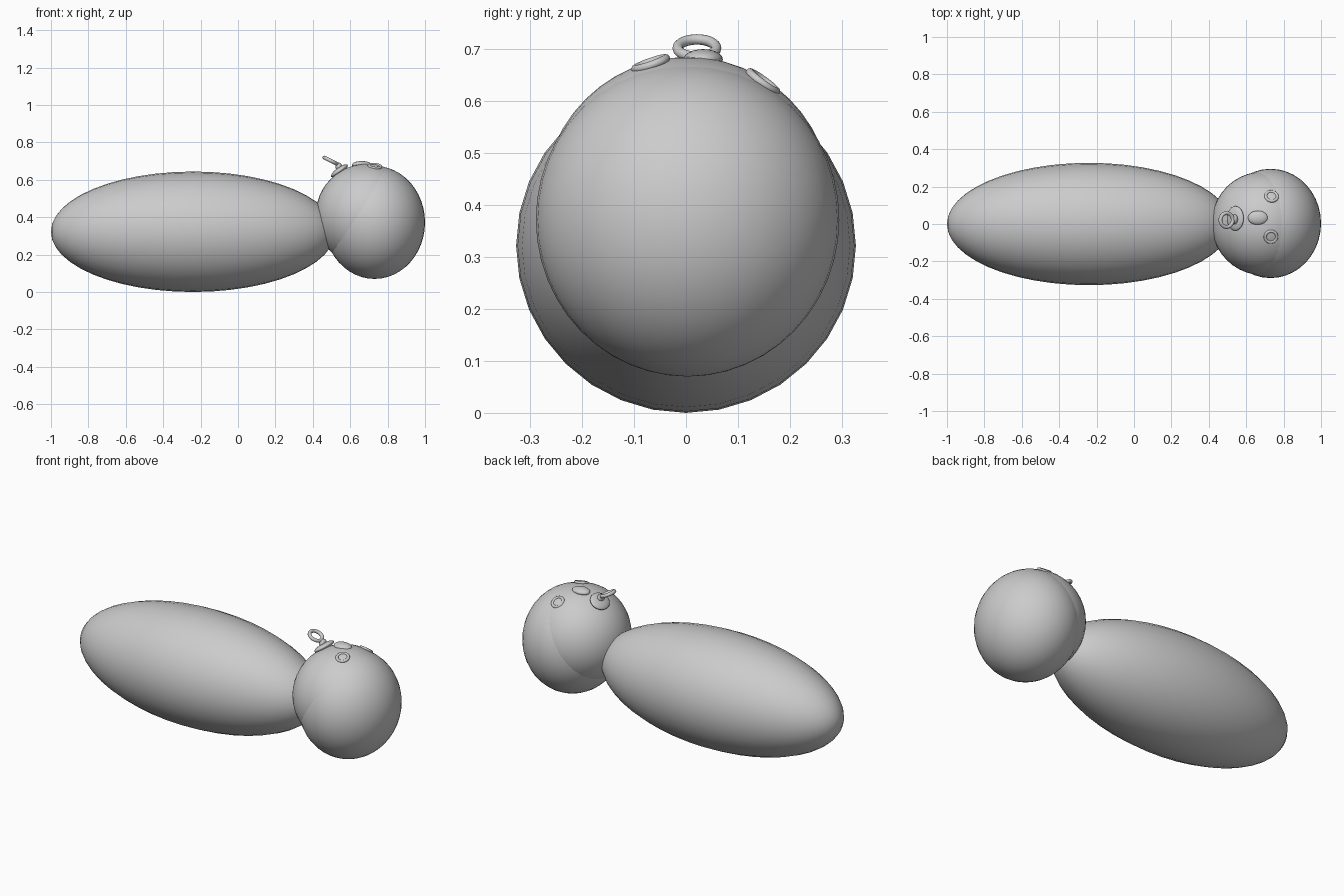
import bpy
from math import radians
from mathutils import Vector

if "Cube" in bpy.data.objects:
    bpy.data.objects.remove(bpy.data.objects["Cube"])


def aim(obj, normal):
    """Turn the local z axis of an object towards a direction."""
    obj.rotation_euler = Vector(normal).to_track_quat('Z', 'Y').to_euler()


def smooth(obj):
    for p in obj.data.polygons:
        p.use_smooth = True


def ellipsoid(name, loc, radii, rot=(0, 0, 0), segs=32, rings=16):
    bpy.ops.mesh.primitive_uv_sphere_add(segments=segs, ring_count=rings, location=loc)
    obj = bpy.context.object
    obj.name = name
    obj.scale = radii
    obj.rotation_euler = rot
    smooth(obj)
    return obj


def ring(name, loc, normal, major, minor):
    bpy.ops.mesh.primitive_torus_add(location=loc, major_radius=major, minor_radius=minor,
                                     major_segments=32, minor_segments=12)
    obj = bpy.context.object
    obj.name = name
    aim(obj, normal)
    smooth(obj)
    return obj


# Swaddled body, poles along x
ellipsoid("wrapped_body", (-0.24, 0, 0.322), (0.322, 0.327, 0.76), (0, radians(90), 0), 32, 24)

# Hood, with the face bulging slightly out of its upper side
ellipsoid("hood", (0.73, 0.003, 0.372), (0.27, 0.292, 0.302), segs=40, rings=24)
ellipsoid("face", (0.69, 0.003, 0.41), (0.275, 0.277, 0.275), segs=40, rings=24)

# Eyes: shallow discs with raised rims
for side, loc, normal in (("right", (0.732, -0.068, 0.672), (0.1, -0.33, 0.94)),
                          ("left", (0.735, 0.148, 0.637), (0.1, 0.59, 0.81))):
    ring(side + "_eye_rim", loc, normal, 0.031, 0.008)
    pupil = ellipsoid(side + "_eye", loc, (0.028, 0.028, 0.004), segs=24, rings=12)
    aim(pupil, normal)

# Nose
ellipsoid("nose", (0.662, 0.033, 0.68), (0.053, 0.038, 0.02), segs=24, rings=12)

# Pacifier: shield, stem and pull ring
ellipsoid("pacifier_shield", (0.542, 0.03, 0.648), (0.054, 0.066, 0.018),
          (0, radians(-36), 0), 24, 12)
ellipsoid("pacifier_stem", (0.538, 0.025, 0.67), (0.018, 0.026, 0.022), segs=16, rings=10)
ring("pacifier_ring", (0.495, 0.021, 0.702), (0.45, 0, 0.89), 0.037, 0.010)
